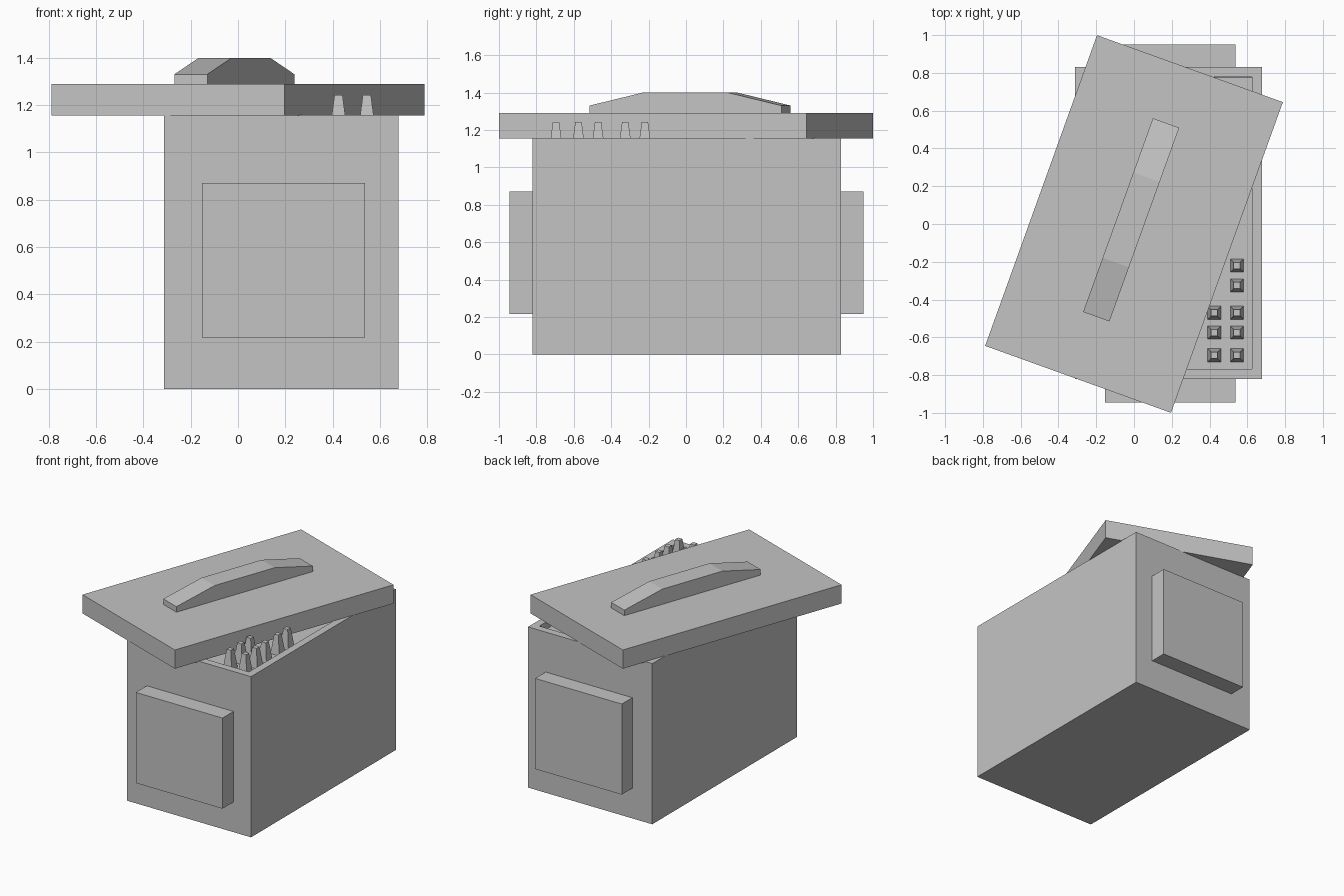
import bpy, bmesh, math
from mathutils import Matrix, Vector

cube = bpy.data.objects.get("Cube")
if cube:
    bpy.data.objects.remove(cube, do_unlink=True)

GREY = (0.55, 0.55, 0.55, 1.0)
grey = bpy.data.materials.new("plain grey")
grey.use_nodes = True
grey.diffuse_color = GREY
grey.node_tree.nodes["Principled BSDF"].inputs["Base Color"].default_value = GREY

LID_TURN = math.radians(-19.8)
RIM, FLOOR, TOP = 0.053, 1.105, 1.158


def finish(name, bm):
    """Turn a bmesh into a flat-shaded object."""
    bmesh.ops.recalc_face_normals(bm, faces=bm.faces[:])
    mesh = bpy.data.meshes.new(name)
    bm.to_mesh(mesh)
    bm.free()
    mesh.materials.append(grey)
    obj = bpy.data.objects.new(name, mesh)
    bpy.context.collection.objects.link(obj)
    return obj


def box_mesh(low, high):
    """Box between two opposite corners."""
    low, high = Vector(low), Vector(high)
    bm = bmesh.new()
    bmesh.ops.create_cube(bm, size=1, matrix=Matrix.Translation((low + high) / 2)
                          @ Matrix.Diagonal((high - low).to_4d()))
    return bm


# Chest with a shallow sunken top
bm = box_mesh((-0.312, -0.82, 0), (0.678, 0.83, TOP))
top = max(bm.faces, key=lambda f: f.calc_center_median().z)
bmesh.ops.inset_region(bm, faces=[top], thickness=RIM, use_even_offset=True)
wall = bmesh.ops.inset_region(bm, faces=[top], thickness=0.0005)
bmesh.ops.translate(bm, verts=top.verts[:], vec=(0, 0, FLOOR - TOP))
finish("chest", bm)

# Raised panels on both ends
finish("front_panel", box_mesh((-0.153, -0.945, 0.217), (0.538, -0.82, 0.87)))
finish("back_panel", box_mesh((-0.153, 0.83, 0.217), (0.538, 0.95, 0.87)))

# Lid, turned askew on the chest
lid = finish("lid", box_mesh((-0.523, -0.874, 1.155), (0.523, 0.874, 1.29)))
lid.rotation_euler.z = LID_TURN

# Handle: side profile extruded across its width
profile = [(-0.545, 1.29), (0.545, 1.29), (0.545, 1.33),
           (0.24, 1.4), (-0.24, 1.4), (-0.545, 1.33)]
bm = bmesh.new()
side = bm.faces.new([bm.verts.new((-0.074, y, z)) for y, z in profile])
new = bmesh.ops.extrude_face_region(bm, geom=[side])["geom"]
bmesh.ops.translate(bm, vec=(0.148, 0, 0),
                    verts=[v for v in new if isinstance(v, bmesh.types.BMVert)])
handle = finish("handle", bm)
handle.location = (-0.015, 0.022, 0)
handle.rotation_euler.z = LID_TURN

# Tapered square pegs standing in the chest
rows = {0.545: (-0.695, -0.575, -0.47, -0.325, -0.22),
        0.425: (-0.695, -0.575, -0.47)}
PEG_TOP = 1.243
for x, ys in rows.items():
    for y in ys:
        bm = bmesh.new()
        bmesh.ops.create_cone(
            bm, cap_ends=True, segments=4, radius1=0.035 * math.sqrt(2),
            radius2=0.017 * math.sqrt(2), depth=PEG_TOP - FLOOR,
            matrix=Matrix.Translation((x, y, (PEG_TOP + FLOOR) / 2))
            @ Matrix.Rotation(math.pi / 4, 4, 'Z'))
        finish("peg", bm)
